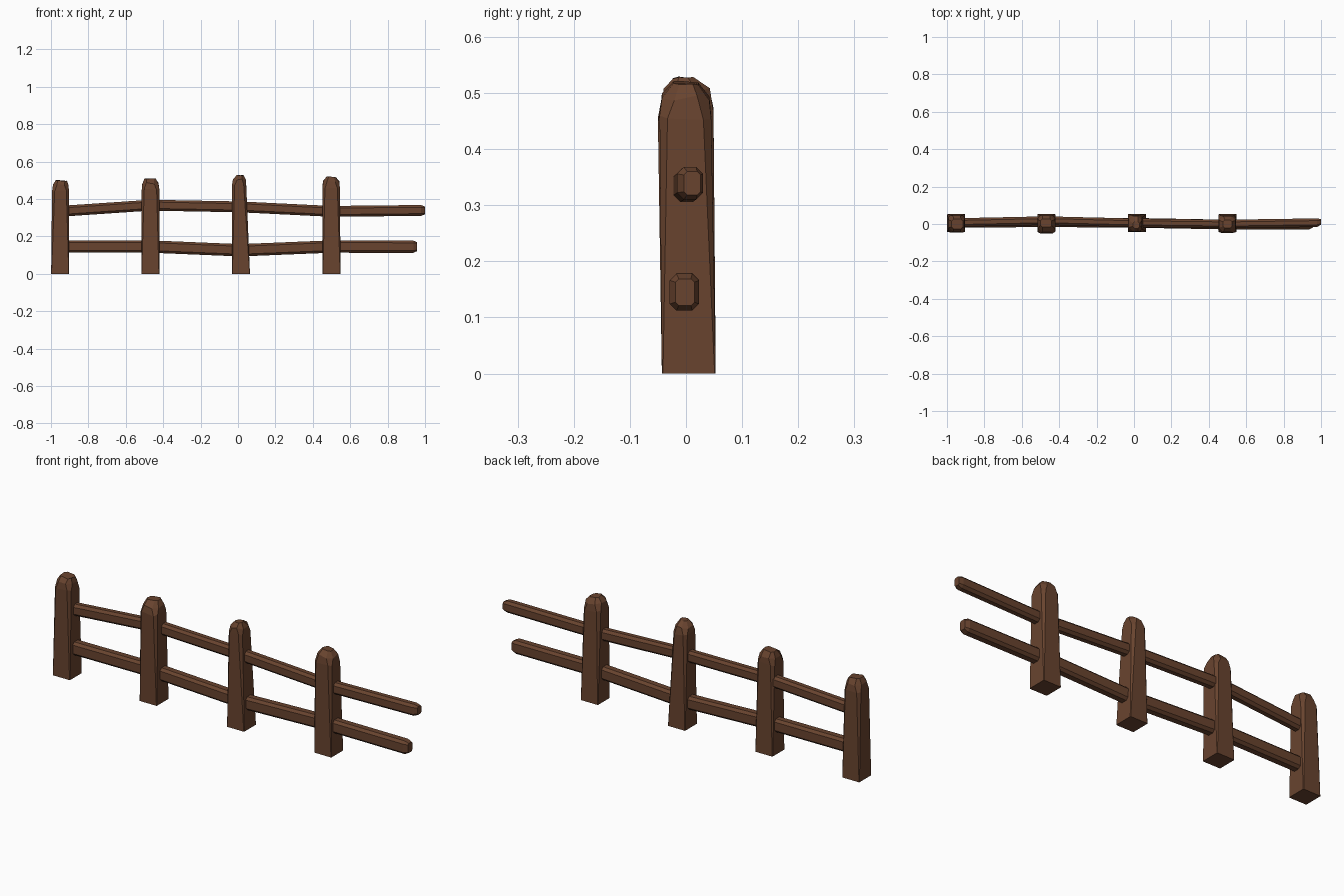
import bpy, bmesh, math, random

if "Cube" in bpy.data.objects:
    bpy.data.objects.remove(bpy.data.objects["Cube"])

random.seed(4)
wood = bpy.data.materials.new("brown wood")
wood.diffuse_color = (0.14, 0.057, 0.028, 1)
wood.use_nodes = True
wood.node_tree.nodes["Principled BSDF"].inputs["Base Color"].default_value = wood.diffuse_color


def octagon(hx, hy, c):
    """Rectangle outline with chamfered corners, counter-clockwise."""
    return [(hx, -hy + c), (hx, hy - c), (hx - c, hy), (-hx + c, hy),
            (-hx, hy - c), (-hx, -hy + c), (-hx + c, -hy), (hx - c, -hy)]


def loft(name, rings):
    """Skin a list of 8-point rings and cap both ends."""
    bm = bmesh.new()
    vr = [[bm.verts.new(p) for p in r] for r in rings]
    for a, b in zip(vr, vr[1:]):
        for i in range(8):
            j = (i + 1) % 8
            bm.faces.new((a[i], a[j], b[j], b[i]))
    bm.faces.new(vr[0][::-1])
    bm.faces.new(vr[-1])
    bmesh.ops.recalc_face_normals(bm, faces=bm.faces)
    me = bpy.data.meshes.new(name)
    bm.to_mesh(me)
    bm.free()
    me.materials.append(wood)
    ob = bpy.data.objects.new(name, me)
    bpy.context.collection.objects.link(ob)


def post(name, x, h, top, shoulder, slope):
    """Square foot, hewn sides, chipped crown.
    top / shoulder = (x centre, y centre, half x, half y)."""
    sx, sy, shx, shy = shoulder
    tx, ty, thx, thy = top
    levels = [
        (0.0, x, 0.005, 0.048, 0.048, 0.002, 0),
        (h - 0.06, sx, sy, shx, shy, 0.014, 0.008),
        (h - 0.03, (sx * 2 + tx) / 3, (sy * 2 + ty) / 3,
         shx * 0.92, shy * 0.92, 0.022, 0.006),
        (h - 0.004, tx, ty, thx, thy, 0.010, 0.003)]
    rings = []
    for z, cx, cy, hx, hy, c, jit in levels:
        k = slope if z > 0 else 0
        rings.append([(cx + px, cy + py,
                       z + px * k + random.uniform(-jit, jit))
                      for px, py in octagon(hx, hy, c)])
    loft(name, rings)


# posts, left to right
post("post_1", -0.951, 0.503, (-0.945, 0.000, 0.030, 0.026), (-0.949, 0.001, 0.045, 0.046), -0.08)
post("post_2", -0.469, 0.513, (-0.470, 0.005, 0.030, 0.022), (-0.468, -0.002, 0.047, 0.048), 0.05)
post("post_3", 0.016, 0.532, (0.012, -0.005, 0.018, 0.018), (0.006, 0.004, 0.038, 0.045), 0.08)
post("post_4", 0.500, 0.522, (0.500, 0.000, 0.024, 0.022), (0.498, -0.001, 0.047, 0.046), -0.06)


def rail(name, path, hy, hz, end_y):
    """Chamfered beam bending at each post, with a blunt cut end."""
    rings = [[(x, cy + py, cz + pz) for py, pz in octagon(hy, hz, 0.012)]
             for x, cy, cz in path]
    x, cy, cz = path[-1]
    rings.append([(x + 0.02, end_y + py, cz + pz)
                  for py, pz in octagon(hy * 0.65, hz * 0.72, 0.006)])
    loft(name, rings)


# rails
rail("upper_rail", [(-0.94, 0.008, 0.335), (-0.469, 0.018, 0.367), (0.012, 0.006, 0.358),
                    (0.5, 0.000, 0.334), (0.979, 0.007, 0.339)], 0.023, 0.029, 0.011)
rail("lower_rail", [(-0.94, 0.006, 0.146), (-0.469, 0.010, 0.146), (0.012, 0.006, 0.126),
                    (0.5, -0.003, 0.146), (0.937, -0.003, 0.145)], 0.026, 0.033, -0.002)
